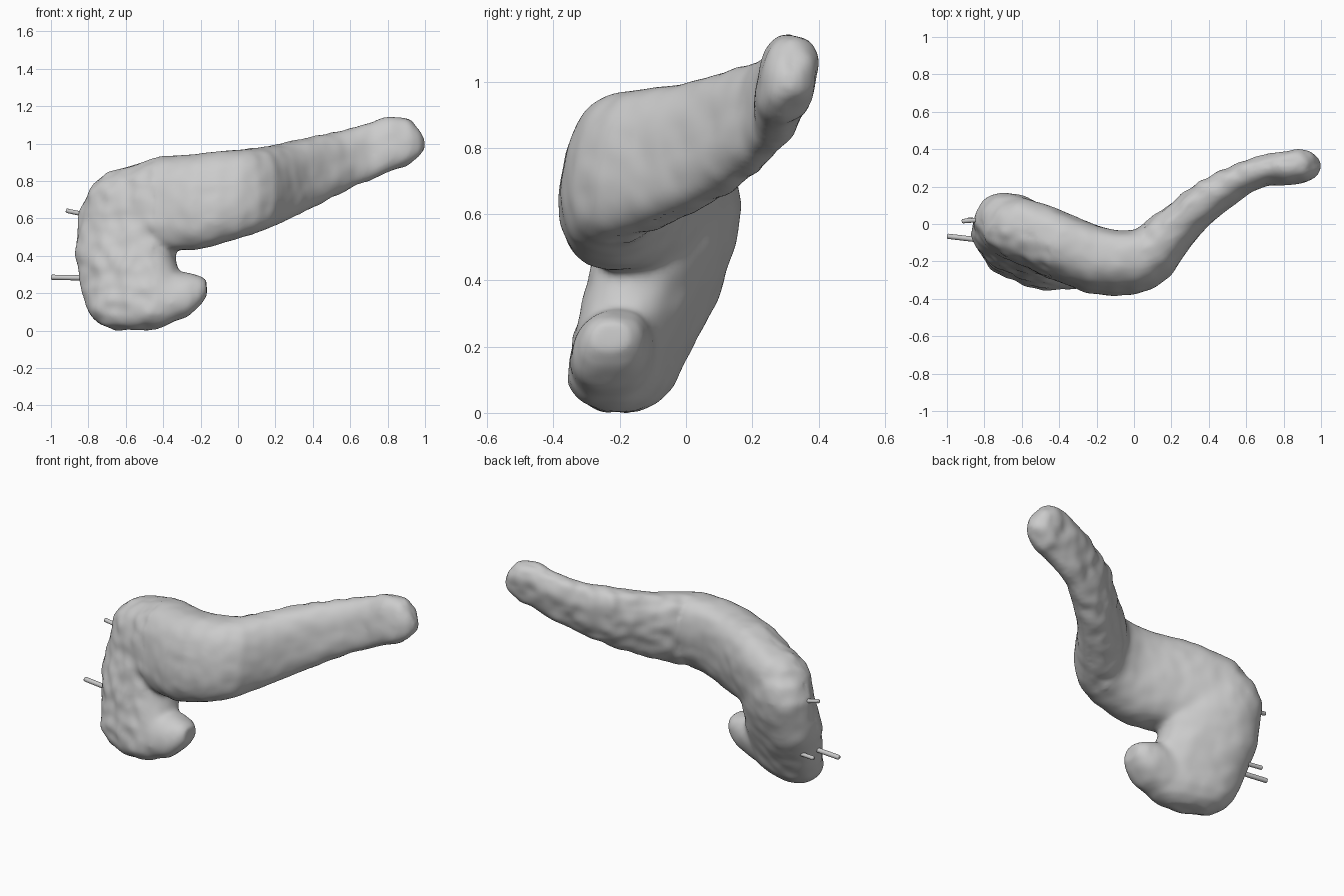
import bpy, bmesh, math
from mathutils import Vector, noise

if "Cube" in bpy.data.objects:
    bpy.data.objects.remove(bpy.data.objects["Cube"])

SEG = 32


def ring(bm, centre, u, v, power):
    """Superellipse ring spanned by the half-axis vectors u and v."""
    verts = []
    for i in range(SEG):
        a = 2 * math.pi * i / SEG
        c, s = math.cos(a), math.sin(a)
        cu = math.copysign(abs(c) ** (2 / power), c)
        sv = math.copysign(abs(s) ** (2 / power), s)
        verts.append(bm.verts.new(centre + u * cu + v * sv))
    return verts


def loft(bm, rings):
    for a, b in zip(rings, rings[1:]):
        for i in range(SEG):
            j = (i + 1) % SEG
            bm.faces.new((a[i], a[j], b[j], b[i]))
    bm.faces.new(rings[0][::-1])
    bm.faces.new(rings[-1])


def upright_loft(bm, stations, lean, power):
    """Stations: x, y, z low, z high, half thickness, heading in degrees."""
    rings = []
    for x, y, lo, hi, t, yaw in stations:
        a = math.radians(yaw)
        half = (hi - lo) / 2
        rings.append(ring(bm, Vector((x, y, (lo + hi) / 2)),
                          Vector((-math.sin(a), math.cos(a), 0)) * t,
                          Vector((0, lean * half, half)), power))
    loft(bm, rings)


def flat_loft(bm, stations, power):
    """Stations: z, x, y, half length, half thickness, heading in degrees."""
    rings = []
    for z, x, y, l, t, yaw in stations:
        a = math.radians(yaw)
        rings.append(ring(bm, Vector((x, y, z)),
                          Vector((math.cos(a), math.sin(a), 0)) * l,
                          Vector((-math.sin(a), math.cos(a), 0)) * t, power))
    loft(bm, rings)


bm = bmesh.new()
# long bent body running out to the rounded tail
upright_loft(bm, [
    (-0.80, 0.00, 0.50, 0.72, 0.07, -22),
    (-0.75, 0.005, 0.45, 0.80, 0.125, -24),
    (-0.67, -0.01, 0.42, 0.85, 0.165, -25),
    (-0.55, -0.055, 0.40, 0.885, 0.175, -26),
    (-0.40, -0.12, 0.42, 0.93, 0.175, -25),
    (-0.20, -0.195, 0.435, 0.945, 0.175, -15),
    (-0.10, -0.21, 0.46, 0.955, 0.17, -5),
    (0.00, -0.205, 0.49, 0.965, 0.165, 6),
    (0.06, -0.185, 0.51, 0.97, 0.16, 18),
    (0.12, -0.14, 0.53, 0.975, 0.15, 32),
    (0.20, -0.05, 0.56, 0.99, 0.125, 42),
    (0.30, 0.05, 0.61, 1.01, 0.11, 42),
    (0.40, 0.135, 0.66, 1.035, 0.10, 38),
    (0.50, 0.195, 0.71, 1.055, 0.09, 32),
    (0.60, 0.25, 0.76, 1.08, 0.08, 27),
    (0.70, 0.285, 0.80, 1.11, 0.076, 18),
    (0.80, 0.295, 0.845, 1.145, 0.086, 10),
    (0.90, 0.31, 0.88, 1.13, 0.088, 12),
    (0.96, 0.32, 0.92, 1.08, 0.07, 12),
    (0.995, 0.325, 0.97, 1.03, 0.03, 12)], 0.14, 2.5)
# broad head hanging below the body
flat_loft(bm, [
    (0.00, -0.55, -0.20, 0.12, 0.05, -18),
    (0.03, -0.55, -0.20, 0.20, 0.10, -18),
    (0.08, -0.55, -0.195, 0.25, 0.135, -18),
    (0.15, -0.56, -0.18, 0.27, 0.15, -20),
    (0.28, -0.575, -0.13, 0.28, 0.165, -22),
    (0.38, -0.60, -0.095, 0.275, 0.175, -24),
    (0.50, -0.60, -0.06, 0.27, 0.18, -26),
    (0.62, -0.59, -0.035, 0.275, 0.17, -26),
    (0.72, -0.57, -0.03, 0.25, 0.15, -25),
    (0.80, -0.55, -0.03, 0.17, 0.10, -25)], 2.4)
# hooked lobe under the body
upright_loft(bm, [
    (-0.60, -0.18, 0.10, 0.30, 0.06, -8),
    (-0.45, -0.21, 0.02, 0.33, 0.135, -5),
    (-0.35, -0.22, 0.04, 0.315, 0.128, 0),
    (-0.27, -0.225, 0.07, 0.305, 0.118, 0),
    (-0.20, -0.225, 0.13, 0.29, 0.095, 0),
    (-0.165, -0.225, 0.18, 0.27, 0.06, 0)], 0.15, 2.3)
bmesh.ops.recalc_face_normals(bm, faces=bm.faces)
mesh = bpy.data.meshes.new("organ_body")
bm.to_mesh(mesh)
bm.free()
body = bpy.data.objects.new("organ_body", mesh)
bpy.context.collection.objects.link(body)

# fuse the lofts into one soft skin
remesh = body.modifiers.new("fuse", 'REMESH')
remesh.mode = 'VOXEL'
remesh.voxel_size = 0.014
soften = body.modifiers.new("soften", 'SMOOTH')
soften.factor = 0.5
soften.iterations = 14
bpy.context.view_layer.objects.active = body
body.select_set(True)
for name in ("fuse", "soften"):
    bpy.ops.object.modifier_apply(modifier=name)

# lumpy surface, strongest on the head front and the rear of the tail
normals = [v.normal.copy() for v in body.data.vertices]
for v, n in zip(body.data.vertices, normals):
    p = v.co.copy()
    rough = (p.x < -0.45 and n.y < 0) or (p.x > 0.05 and n.y > 0)
    amount = 0.011 if rough else 0.004
    v.co = p + n * (noise.noise(p * 13) * amount + noise.noise(p * 6) * 0.005)
low = min(v.co.z for v in body.data.vertices)
for v in body.data.vertices:
    v.co.z -= low
body.data.polygons.foreach_set("use_smooth", [True] * len(body.data.polygons))


# thin ducts leaving the left side of the head
def duct(name, start, end, radius):
    a, b = Vector(start), Vector(end)
    bpy.ops.mesh.primitive_cylinder_add(vertices=16, radius=radius,
                                        depth=(b - a).length, location=(a + b) / 2)
    ob = bpy.context.object
    ob.name = name
    ob.rotation_euler = (b - a).to_track_quat('Z', 'Y').to_euler()
    bevel = ob.modifiers.new("round", 'BEVEL')
    bevel.width = radius * 0.5
    bevel.segments = 2
    bpy.ops.object.shade_smooth_by_angle()


duct("main_duct", (-1.0, -0.065, 0.285), (-0.7, -0.10, 0.28), 0.014)
duct("lower_duct", (-0.89, 0.025, 0.285), (-0.70, 0.0, 0.28), 0.012)
duct("upper_duct", (-0.92, 0.015, 0.642), (-0.72, 0.03, 0.60), 0.012)
